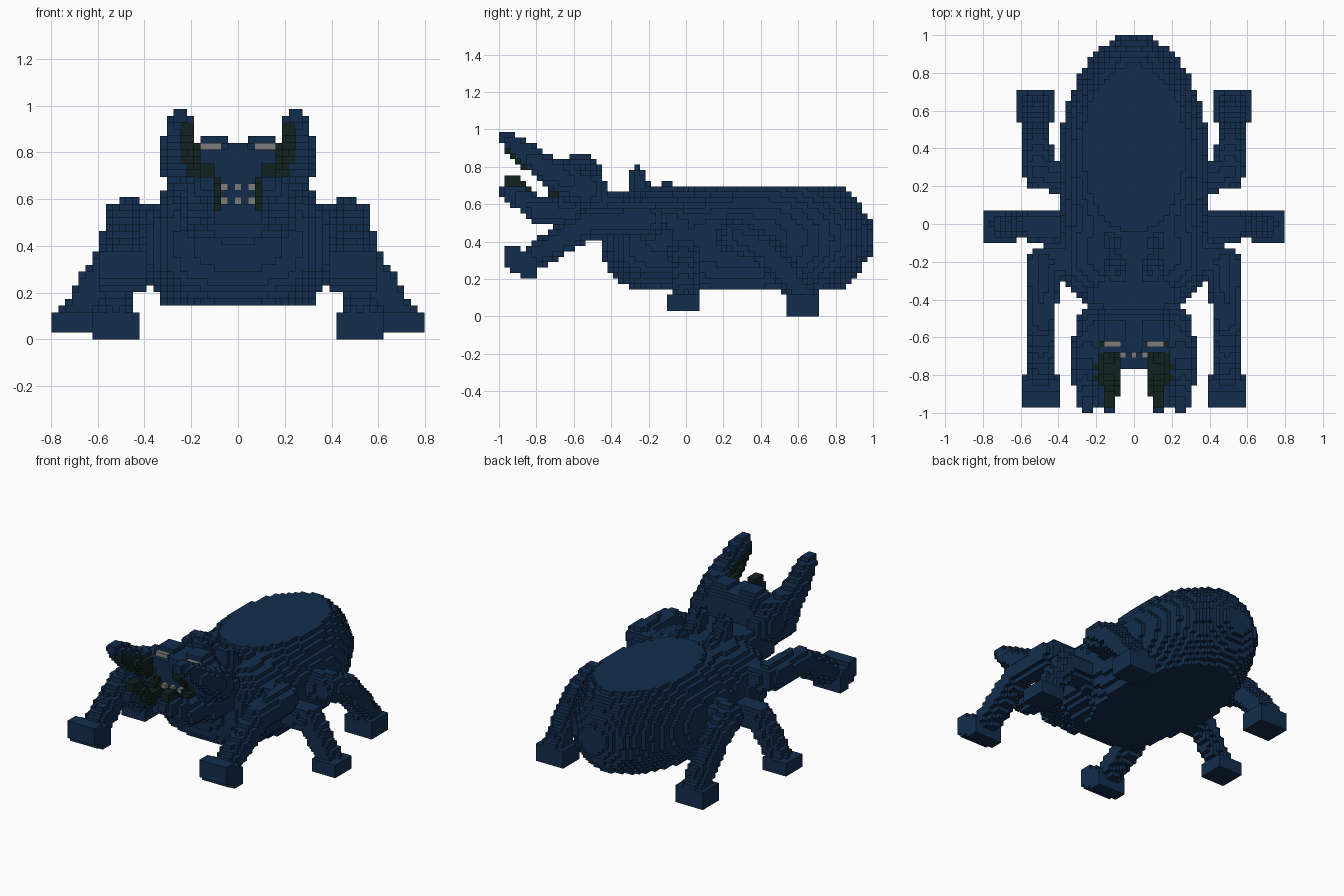
import bpy, bmesh
from mathutils import Vector

if "Cube" in bpy.data.objects:
    bpy.data.objects.remove(bpy.data.objects["Cube"])

# Block beetle: every part is a set of simple solids sampled on one block grid.
V = 2 / 69
NX, NY, NZ = 27, 69, 35          # NX = blocks each side of the centre column


def box(centre, size):
    return lambda p: all(abs(a - c) < s / 2 for a, c, s in zip(p, centre, size))


def ball(centre, radii, power=4):
    return lambda p: sum(abs((a - c) / r) ** power for a, c, r in zip(p, centre, radii)) < 1


def limb(r0, r1, *points):
    """Rounded tube through the points, tapering from radius r0 to r1."""
    pts = [Vector(p) for p in points]
    n = len(pts) - 1

    def inside(p):
        v = Vector(p)
        for i in range(n):
            a, d = pts[i], pts[i + 1] - pts[i]
            t = max(0, min(1, (v - a).dot(d) / d.length_squared))
            if (v - a - d * t).length < r0 + (r1 - r0) * (i + t) / n:
                return True
        return False
    return inside


def oval_stack(p):
    """Stack of ovals shrinking towards a flat back and a flat belly."""
    x, y, z = p
    t = (z - 0.42) / 0.27
    if abs(t) > 1:
        return False
    s = t * t
    c, ry, rx = 0.27, 0.735 - 0.17 * s, 0.405 - 0.08 * s
    if t > 0:
        c, ry, rx = c + 0.14 * s, ry - 0.14 * s, rx - 0.06 * s
    return (x / rx) ** 2 + ((y - c) / ry) ** 2 < 1


def tilted_foot(p):
    x, y, z = p
    return abs(x - 0.49) < 0.09 and abs(y + 0.885) < 0.095 and abs(z - 0.29 + 0.4 * (y + 0.88)) < 0.07


def material(name, rgb):
    m = bpy.data.materials.new(name)
    m.diffuse_color = (*rgb, 1)
    m.use_nodes = True
    m.node_tree.nodes["Principled BSDF"].inputs["Base Color"].default_value = m.diffuse_color
    return m


blue = material("dark blue shell", (0.006, 0.027, 0.075))
green = material("blackish green", (0.005, 0.016, 0.013))
grey = material("pale grey", (0.2, 0.2, 0.2))

owner = {}


def part(name, mat, *solids):
    """Claim the free blocks inside the solids, mirrored across x."""
    for i in range(NX + 1):
        for j in range(NY):
            for k in range(NZ):
                if (i, j, k) in owner:
                    continue
                p = (i * V, -1 + (j + 0.5) * V, (k + 0.5) * V)
                if any(f(p) for f in solids):
                    owner[i, j, k] = owner[-i, j, k] = (name, mat)


# Face details come first, so that they keep their blocks.
part("eyes", grey, box((0.117, -0.638, 0.826), (0.09, V, V)))
for row in (19.5, 21.5):
    for x in (0, 2 * V):
        part("teeth", grey, box((x, 10.5 * V - 1, (row + 1) * V), (V, V, V)))
part("eye_sockets", green, box((0.115, -0.638, 0.797), (0.13, V, V)))
part("horn_linings", green,
     limb(0.06, 0.035, (0.2, -0.66, 0.73), (0.215, -0.8, 0.8), (0.22, -0.95, 0.9)))
part("jaw_linings", green,
     limb(0.05, 0.04, (0.12, -0.68, 0.64), (0.12, -0.76, 0.58), (0.12, -0.85, 0.64), (0.13, -0.93, 0.73)))

# Head and its pincers
part("horns", blue,
     limb(0.11, 0.046, (0.2, -0.53, 0.68), (0.265, -0.75, 0.79), (0.245, -0.955, 0.95)))
part("lower_jaws", blue,
     limb(0.09, 0.05, (0.14, -0.56, 0.54), (0.18, -0.78, 0.565), (0.14, -0.95, 0.67)))
part("brows", blue, box((0.11, -0.56, 0.82), (0.12, 0.12, 0.1)))
part("head", blue, ball((0, -0.57, 0.665), (0.23, 0.125, 0.18)),
     box((0, -0.68, 0.54), (0.22, 0.17, 0.075)))
part("neck", blue, ball((0, -0.46, 0.55), (0.25, 0.2, 0.13)))

# Body
part("thorax_bumps", blue, limb(0.07, 0.05, (0.1, -0.22, 0.64), (0.1, -0.27, 0.75)),
     ball((0.12, -0.1, 0.64), (0.06, 0.06, 0.075), 2))
part("thorax", blue, ball((0, -0.14, 0.41), (0.41, 0.31, 0.27), 2.6))
part("abdomen", blue, oval_stack)

# Legs
part("front_legs", blue, tilted_foot,
     limb(0.09, 0.075, (0.34, -0.19, 0.48), (0.48, -0.2, 0.52), (0.49, -0.5, 0.51), (0.49, -0.78, 0.34)))
part("middle_legs", blue, box((0.72, -0.01, 0.07), (0.18, 0.18, 0.08)),
     limb(0.09, 0.068, (0.34, -0.01, 0.33), (0.54, -0.01, 0.34), (0.69, -0.01, 0.11)))
part("rear_legs", blue, box((0.52, 0.635, 0.055), (0.18, 0.17, 0.11)),
     limb(0.09, 0.075, (0.34, 0.24, 0.42), (0.5, 0.27, 0.43), (0.515, 0.42, 0.36), (0.52, 0.63, 0.12)))

# Block faces: outward direction and the four corner offsets in order.
FACES = []
for axis in range(3):
    for side in (0, 1):
        corners = []
        for a, b in ((0, 0), (1, 0), (1, 1), (0, 1)):
            c = [side] * 3
            c[(axis + 1) % 3], c[(axis + 2) % 3] = a, b
            corners.append(tuple(c))
        d = [0] * 3
        d[axis] = 2 * side - 1
        FACES.append((d, corners if side else corners[::-1]))


def add(g, h):
    return tuple(a + b for a, b in zip(g, h))


# One mesh per part, holding only the faces open to the air.
for name, mat in dict.fromkeys(owner.values()):
    bm = bmesh.new()
    verts = {}
    for cell in [c for c, o in owner.items() if o[0] == name]:
        for d, corners in FACES:
            if add(cell, d) in owner:
                continue
            quad = []
            for c in corners:
                g = add(cell, c)
                if g not in verts:
                    verts[g] = bm.verts.new(((g[0] - 0.5) * V, -1 + g[1] * V, g[2] * V))
                quad.append(verts[g])
            bm.faces.new(quad)
    mesh = bpy.data.meshes.new(name)
    bm.to_mesh(mesh)
    bm.free()
    mesh.materials.append(mat)
    bpy.context.collection.objects.link(bpy.data.objects.new(name, mesh))
